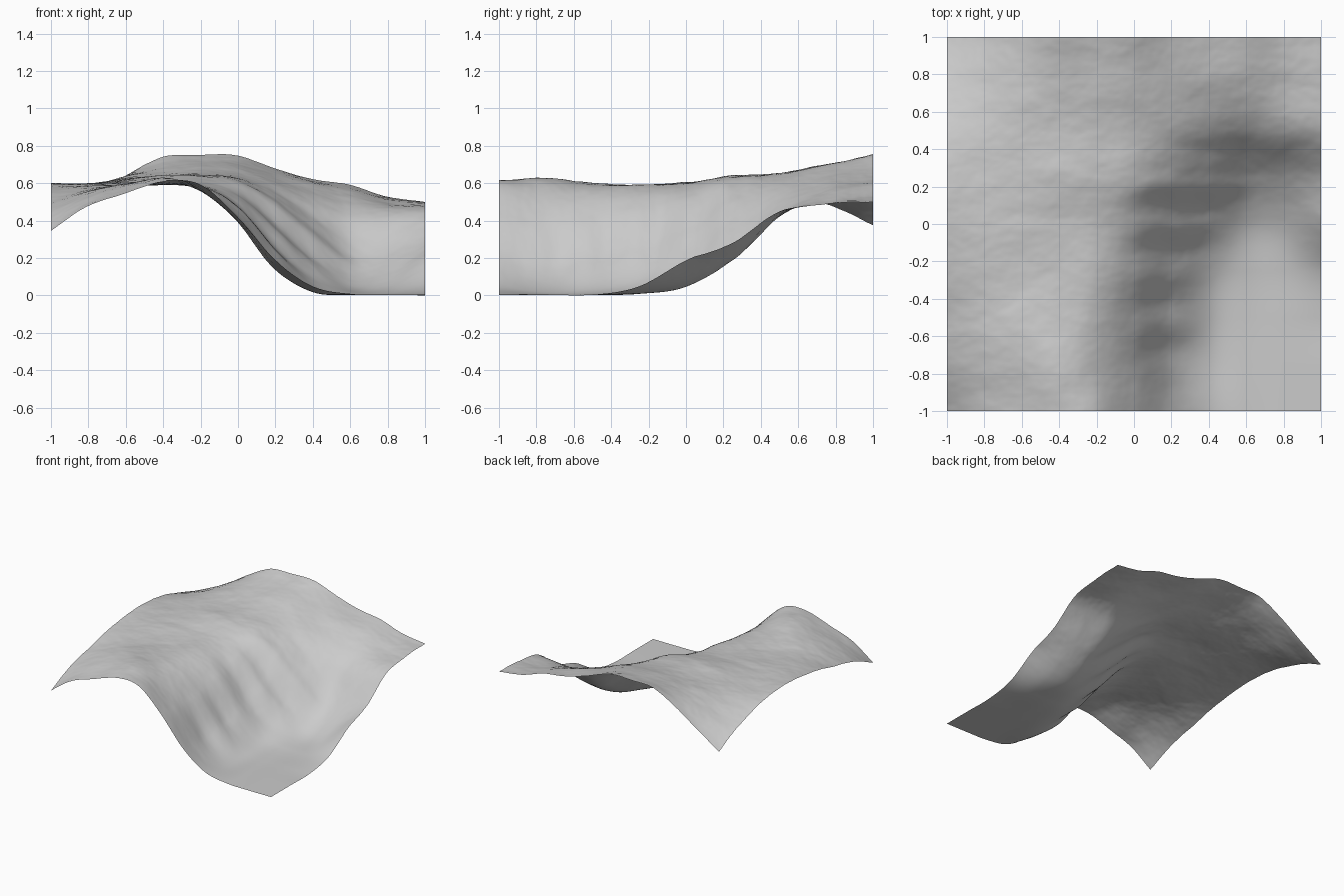
import bpy, bmesh, math
from mathutils import Vector, noise

if "Cube" in bpy.data.objects:
    bpy.data.objects.remove(bpy.data.objects["Cube"])

# Coarse survey of ground heights in hundredths: rows y = -1..1, columns x = -1..1
SURVEY = [
    [35.5, 49, 56, 62, 60, 43, 20, 6, 2, 1.5, 1.5],
    [46, 54, 60, 64, 57, 40, 15, 3, 1.5, 1.5, 1.5],
    [52, 57, 60.5, 61, 57.5, 43, 20, 4, 1.5, 1.5, 1.5],
    [57, 59.5, 60, 60, 59, 48, 25, 7.5, 2.5, 2.5, 6],
    [60.5, 61, 61.5, 61.5, 60.5, 53, 36, 18, 6.5, 8, 20],
    [60.5, 61, 63, 65, 65, 62, 50, 35, 21, 22, 29],
    [57, 60, 64, 65.5, 67, 65, 59.5, 51, 44, 44, 46],
    [50, 57, 65, 69, 71, 70, 65, 60, 55.5, 51, 50],
    [39, 52, 65, 75, 76, 75.5, 69, 63, 60.5, 54, 51],
]
# Spurs (raised) and gullies (sunk) on the steep flank: y, x from, x to, height
RIBS = [(-0.80, 0.00, 0.40, 0.010), (-0.68, 0.00, 0.35, -0.010),
        (-0.56, 0.00, 0.35, 0.010), (-0.44, 0.00, 0.40, -0.012),
        (-0.29, 0.00, 0.40, 0.014), (-0.15, -0.05, 0.45, -0.016),
        (-0.01, -0.05, 0.45, 0.014), (0.06, 0.00, 0.50, -0.010),
        (0.20, 0.00, 0.60, 0.018), (0.40, 0.20, 0.65, -0.010)]
N = 180  # cells per side


def spline(values, t):
    """Catmull-Rom interpolation through evenly spaced values, t in 0..1."""
    last = len(values) - 1
    i = min(int(t * last), last - 1)
    f = t * last - i
    b, c = values[i], values[i + 1]
    a = values[i - 1] if i > 0 else 2 * b - c
    d = values[i + 2] if i + 2 <= last else 2 * c - b
    return b + 0.5 * f * (c - a + f * (2*a - 5*b + 4*c - d + f * (3*(b - c) + d - a)))


def height(x, y):
    u, v = (x + 1) / 2, (y + 1) / 2
    z = spline([spline(row, u) for row in SURVEY], v) / 100
    # Erosion detail and ribs fade out on the flat valley floor
    rough = max(0.0, min(1.0, (z - 0.02) / 0.2))
    relief = 0.008 * noise.fractal(Vector((x * 2.2, y * 3.2, 4.0)), 0.9, 2.0, 5)
    wobble = 0.03 * noise.noise(Vector((x * 4, y * 2, 7.0)))
    for rib_y, x0, x1, amount in RIBS:
        along = (x - (x0 + x1) / 2) / ((x1 - x0) * 0.5)
        across = (y + wobble - rib_y) / 0.06
        relief += amount * math.exp(-along ** 4 - across ** 2)
    return max(z, 0.008) + rough * relief


# Terrain sheet
bm = bmesh.new()
bmesh.ops.create_grid(bm, x_segments=N, y_segments=N, size=1.0)
for v in bm.verts:
    v.co.z = height(v.co.x, v.co.y)
low = min(v.co.z for v in bm.verts)
for v in bm.verts:
    v.co.z -= low
for f in bm.faces:
    f.smooth = True
mesh = bpy.data.meshes.new("mountain_terrain")
bm.to_mesh(mesh)
bm.free()
terrain = bpy.data.objects.new("mountain_terrain", mesh)
bpy.context.collection.objects.link(terrain)
